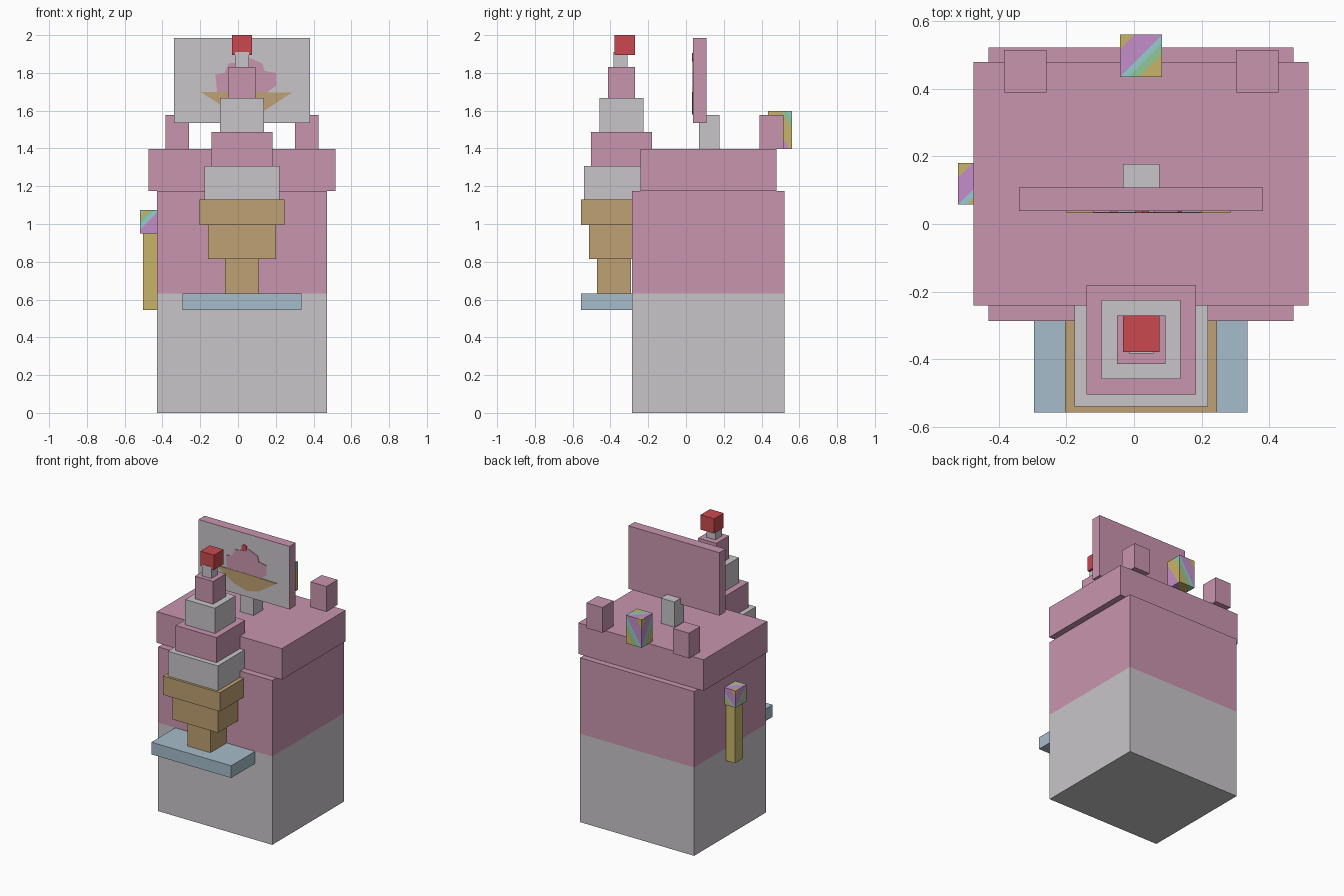
import bpy
import bmesh
from mathutils import Vector

if "Cube" in bpy.data.objects:
    bpy.data.objects.remove(bpy.data.objects["Cube"], do_unlink=True)


def srgb(c):
    c /= 255
    return c / 12.92 if c <= 0.04045 else ((c + 0.055) / 1.055) ** 2.4


def material(name, *rgb):
    m = bpy.data.materials.new(name)
    m.use_nodes = True
    colour = [srgb(c) for c in rgb] + [1]
    m.diffuse_color = colour
    m.node_tree.nodes["Principled BSDF"].inputs["Base Color"].default_value = colour
    return m


pink = material("pink", 201, 149, 175)
cream = material("cream grey", 201, 197, 201)
wafer = material("wafer tan", 190, 161, 115)
blue = material("tray blue", 166, 188, 203)
red = material("cherry red", 201, 73, 80)
yellow = material("yellow", 200, 180, 105)
purple = material("purple", 196, 141, 200)
aqua = material("aqua", 150, 203, 208)
green = material("green", 145, 200, 150)


def finish(bm, name, mats):
    bmesh.ops.recalc_face_normals(bm, faces=bm.faces)
    me = bpy.data.meshes.new(name)
    bm.to_mesh(me)
    bm.free()
    for m in mats:
        me.materials.append(m)
    ob = bpy.data.objects.new(name, me)
    bpy.context.collection.objects.link(ob)
    return ob


def box(name, x, y, z, *mats, cuts=(), normal=(0, 0, 1), rule=None):
    """Box from (min, max) ranges, optionally sliced and coloured by a rule."""
    bm = bmesh.new()
    bmesh.ops.create_cube(bm, size=1)
    for v in bm.verts:
        for i, (lo, hi) in enumerate((x, y, z)):
            v.co[i] = lo + (v.co[i] + 0.5) * (hi - lo)
    for point in cuts:
        bmesh.ops.bisect_plane(bm, geom=bm.verts[:] + bm.edges[:] + bm.faces[:],
                               plane_co=point, plane_no=normal)
    bm.normal_update()
    if rule:
        for f in bm.faces:
            f.material_index = rule(f)
    return finish(bm, name, mats)


def striped_box(name, x, y, z, bands):
    """Box with diagonal stripes; bands are (end, material), running 0 to 3."""
    size = Vector((x[1] - x[0], y[1] - y[0], z[1] - z[0]))
    corner = Vector((x[0], y[1], z[1]))
    normal = Vector((1 / size.x, -1 / size.y, -1 / size.z))
    cuts = [corner + Vector((size.x * end, 0, 0)) for end, _ in bands[:-1]]

    def rule(f):
        t = normal.dot(f.calc_center_median() - corner)
        return next((i for i, b in enumerate(bands) if t < b[0]), len(bands) - 1)

    return box(name, x, y, z, *[m for _, m in bands],
               cuts=cuts, normal=normal, rule=rule)


def plate(name, points, y, mat, thick=0.004):
    """Thin flat shape on a face that looks to the front."""
    bm = bmesh.new()
    face = bm.faces.new([bm.verts.new((px, y, pz)) for px, pz in points])
    ext = bmesh.ops.extrude_face_region(bm, geom=[face])["geom"]
    for v in ext:
        if isinstance(v, bmesh.types.BMVert):
            v.co.y -= thick
    return finish(bm, name, [mat])


# Two-tone body and lid
box("body", (-0.43, 0.472), (-0.287, 0.522), (0, 1.175), cream, pink,
    cuts=[(0, 0, 0.632)], rule=lambda f: int(f.calc_center_median().z > 0.632
                                             and f.normal.z > -0.5))
box("lid", (-0.474, 0.516), (-0.241, 0.479), (1.175, 1.397), pink)

# Serving tray
box("tray", (-0.295, 0.336), (-0.557, -0.28), (0.545, 0.632), blue)

# Stacked cone, cream swirl and cherry: name, width, front y, z range, material
tiers = [
    ("cone_tip", 0.18, -0.47, 0.632, 0.815, wafer),
    ("cone_middle", 0.36, -0.513, 0.815, 0.996, wafer),
    ("cone_rim", 0.45, -0.557, 0.996, 1.13, wafer),
    ("swirl_base", 0.395, -0.54, 1.13, 1.308, cream),
    ("swirl_lower", 0.324, -0.504, 1.308, 1.488, pink),
    ("swirl_middle", 0.234, -0.459, 1.488, 1.668, cream),
    ("swirl_upper", 0.144, -0.414, 1.668, 1.83, pink),
    ("swirl_tip", 0.072, -0.383, 1.83, 1.911, cream),
    ("cherry", 0.108, -0.379, 1.895, 2.0, red),
]
for name, w, front, z0, z1, mat in tiers:
    box(name, (0.021 - w / 2, 0.021 + w / 2), (front, front + w), (z0, z1), mat)

# Sign on its post, with a cream front
box("sign_post", (-0.033, 0.075), (0.07, 0.178), (1.397, 1.577), cream)
box("sign", (-0.34, 0.381), (0.038, 0.108), (1.535, 1.985), pink, cream,
    rule=lambda f: int(f.normal.y < -0.5))
plate("painted_cream", [(-0.11, 1.695), (-0.12, 1.79), (-0.07, 1.8), (-0.05, 1.85),
                        (0.03, 1.86), (0.06, 1.88), (0.13, 1.85), (0.14, 1.81),
                        (0.2, 1.8), (0.2, 1.73), (0.15, 1.695)], 0.038, pink)
plate("painted_cone", [(-0.2, 1.7), (0.04, 1.7), (0.285, 1.695), (0.14, 1.6),
                       (0.05, 1.58), (-0.06, 1.61)], 0.038, wafer, 0.006)
plate("painted_cherry", [(0.005, 1.86), (0.005, 1.895), (0.025, 1.905),
                         (0.045, 1.895), (0.045, 1.86)], 0.038, red, 0.006)

# Pegs at the back corners of the lid
for side, x0 in (("right", -0.385), ("left", 0.301)):
    box("peg_" + side, (x0, x0 + 0.126), (0.389, 0.515), (1.397, 1.577), pink)

# Lever on the side and the striped blocks
box("lever", (-0.503, -0.43), (0.075, 0.165), (0.545, 0.951), yellow)
start = [(0.35, yellow), (1.0, purple), (1.2, aqua)]
striped_box("lever_knob", (-0.52, -0.396), (0.057, 0.181), (0.951, 1.073),
            start + [(1.45, yellow), (1.6, green), (1.85, aqua), (3, purple)])
striped_box("striped_block", (-0.041, 0.083), (0.435, 0.56), (1.397, 1.598),
            start + [(1.45, green), (2.1, yellow), (3, purple)])
